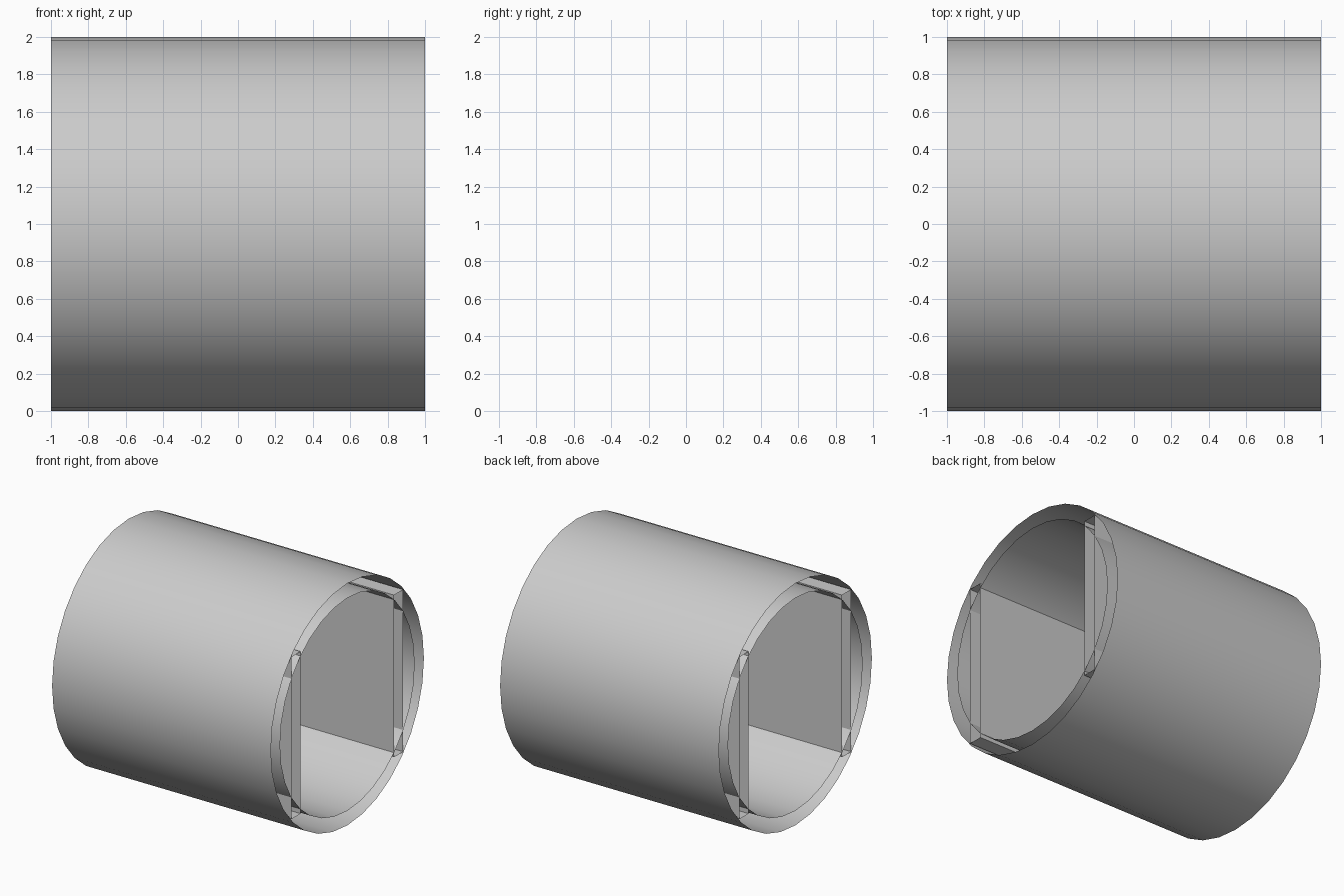
import bpy, bmesh, math
from mathutils import Matrix

if "Cube" in bpy.data.objects:
    bpy.data.objects.remove(bpy.data.objects["Cube"])

LENGTH = 2.0
SIDES = 32


def add_object(name, bm, smooth):
    mesh = bpy.data.meshes.new(name)
    bm.to_mesh(mesh)
    bm.free()
    for p in mesh.polygons:
        p.use_smooth = smooth
    obj = bpy.data.objects.new(name, mesh)
    bpy.context.collection.objects.link(obj)
    return obj


def open_tube(name, radius):
    """Zero-thickness, open-ended round tube lying along x."""
    bm = bmesh.new()
    turn = Matrix.Translation((0, 0, 1)) @ Matrix.Rotation(math.pi / 2, 4, 'Y')
    bmesh.ops.create_cone(bm, cap_ends=False, segments=SIDES, radius1=radius,
                          radius2=radius, depth=LENGTH, matrix=turn)
    return add_object(name, bm, True)


def open_panel(name, y, thickness, height):
    """Hollow flat panel along x, open at both ends."""
    bm = bmesh.new()
    place = Matrix.Translation((0, y, 1)) @ Matrix.Diagonal((LENGTH, thickness, height, 1))
    bmesh.ops.create_cube(bm, size=1, matrix=place)
    bm.normal_update()
    ends = [f for f in bm.faces if abs(f.normal.x) > 0.9]
    bmesh.ops.delete(bm, geom=ends, context='FACES')
    return add_object(name, bm, False)


# Outer shell and inner lining
open_tube("outer_shell", 1.0)
open_tube("inner_lining", 0.88)

# Upright side panels
for side, sign in (("front", -1), ("back", 1)):
    open_panel(side + "_side_panel", sign * 0.67, 0.12, 1.34)
